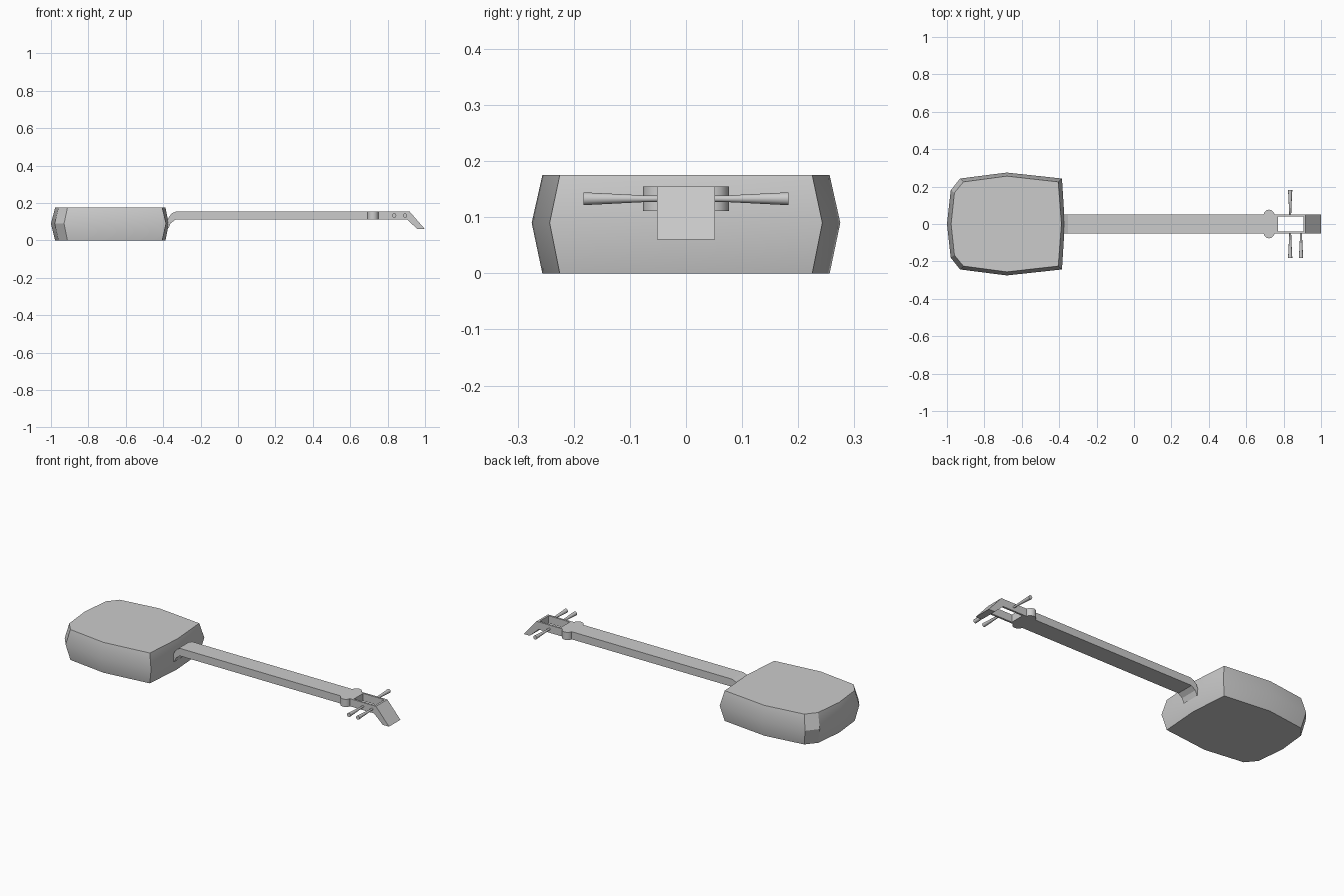
import bpy, bmesh, math
from mathutils import Matrix

if "Cube" in bpy.data.objects:
    bpy.data.objects.remove(bpy.data.objects["Cube"])

GREY = (0.6, 0.6, 0.6, 1)
mat = bpy.data.materials.new("plain grey")
mat.use_nodes = True
mat.diffuse_color = GREY
mat.node_tree.nodes["Principled BSDF"].inputs["Base Color"].default_value = GREY


def finish(bm, name, smooth=None):
    bmesh.ops.recalc_face_normals(bm, faces=bm.faces)
    mesh = bpy.data.meshes.new(name)
    bm.to_mesh(mesh)
    bm.free()
    mesh.materials.append(mat)
    ob = bpy.data.objects.new(name, mesh)
    bpy.context.collection.objects.link(ob)
    if smooth:
        bpy.ops.object.select_all(action='DESELECT')
        ob.select_set(True)
        bpy.context.view_layer.objects.active = ob
        bpy.ops.object.shade_smooth_by_angle(angle=math.radians(smooth))
    return ob


def loft(name, rings, smooth=None):
    """Skin a stack of equal-length point rings and cap both ends."""
    bm = bmesh.new()
    loops = [[bm.verts.new(p) for p in ring] for ring in rings]
    for a, b in zip(loops, loops[1:]):
        for i in range(len(a)):
            j = (i + 1) % len(a)
            bm.faces.new((a[i], a[j], b[j], b[i]))
    bm.faces.new(loops[0])
    bm.faces.new(loops[-1])
    return finish(bm, name, smooth)


def side_profile(name, points, y0, y1):
    """Extrude an x-z profile across y."""
    return loft(name, [[(x, y, z) for x, z in points] for y in (y0, y1)])


def mirrored(half):
    """Complete an x-y outline whose first and last points lie on y = 0."""
    return half + [(x, -y) for x, y in reversed(half[1:-1])]


# Sound box: bulging drum with a waist ring wider than its two skins
waist = mirrored([(-0.37, 0), (-0.385, 0.243), (-0.68, 0.275),
                  (-0.93, 0.243), (-0.98, 0.18), (-1.0, 0)])
skin = mirrored([(-0.388, 0), (-0.405, 0.225), (-0.68, 0.256),
                 (-0.912, 0.225), (-0.96, 0.167), (-0.978, 0)])
loft("sound_box", [[(x, y, z) for x, y in ring] for ring, z in
                   ((skin, 0), (waist, 0.09), (skin, 0.175))], 30)

# Neck with its curved heel running into the sound box
W, LOW, TOP = 0.052, 0.111, 0.155
side_profile("neck", [(0.77, TOP), (-0.33, TOP), (-0.352, 0.146), (-0.368, 0.128),
                      (-0.385, 0.09), (-0.372, 0.065), (-0.36, 0.092),
                      (-0.335, LOW), (0.77, LOW)], -W, W)

# Rounded shoulders at the end of the neck
for side, s in (("left", 1), ("right", -1)):
    bm = bmesh.new()
    bmesh.ops.create_cone(bm, cap_ends=True, segments=12, radius1=0.03, radius2=0.03,
                          depth=TOP - LOW,
                          matrix=Matrix.Translation((0.722, s * 0.047, (TOP + LOW) / 2)))
    finish(bm, side + "_shoulder", 35)

    # Peg box cheek
    side_profile(side + "_peg_box_cheek", [(0.77, LOW), (0.905, LOW), (0.905, TOP), (0.77, TOP)],
                 s * 0.041, s * W)

# Bent-back head
side_profile("head", [(0.905, TOP), (0.917, TOP), (1.0, 0.06), (0.96, 0.06), (0.905, LOW)], -W, W)


# Flared tuning pegs
def peg(name, x, s):
    rings = []
    for y, r in ((0.042, 0.0055), (0.075, 0.006), (0.183, 0.0115)):
        rings.append([(x + r * math.cos(a), s * y, 0.133 + r * math.sin(a))
                      for a in (math.tau * i / 12 for i in range(12))])
    loft(name, rings, 40)


peg("left_peg", 0.835, 1)
peg("right_inner_peg", 0.835, -1)
peg("right_outer_peg", 0.893, -1)
